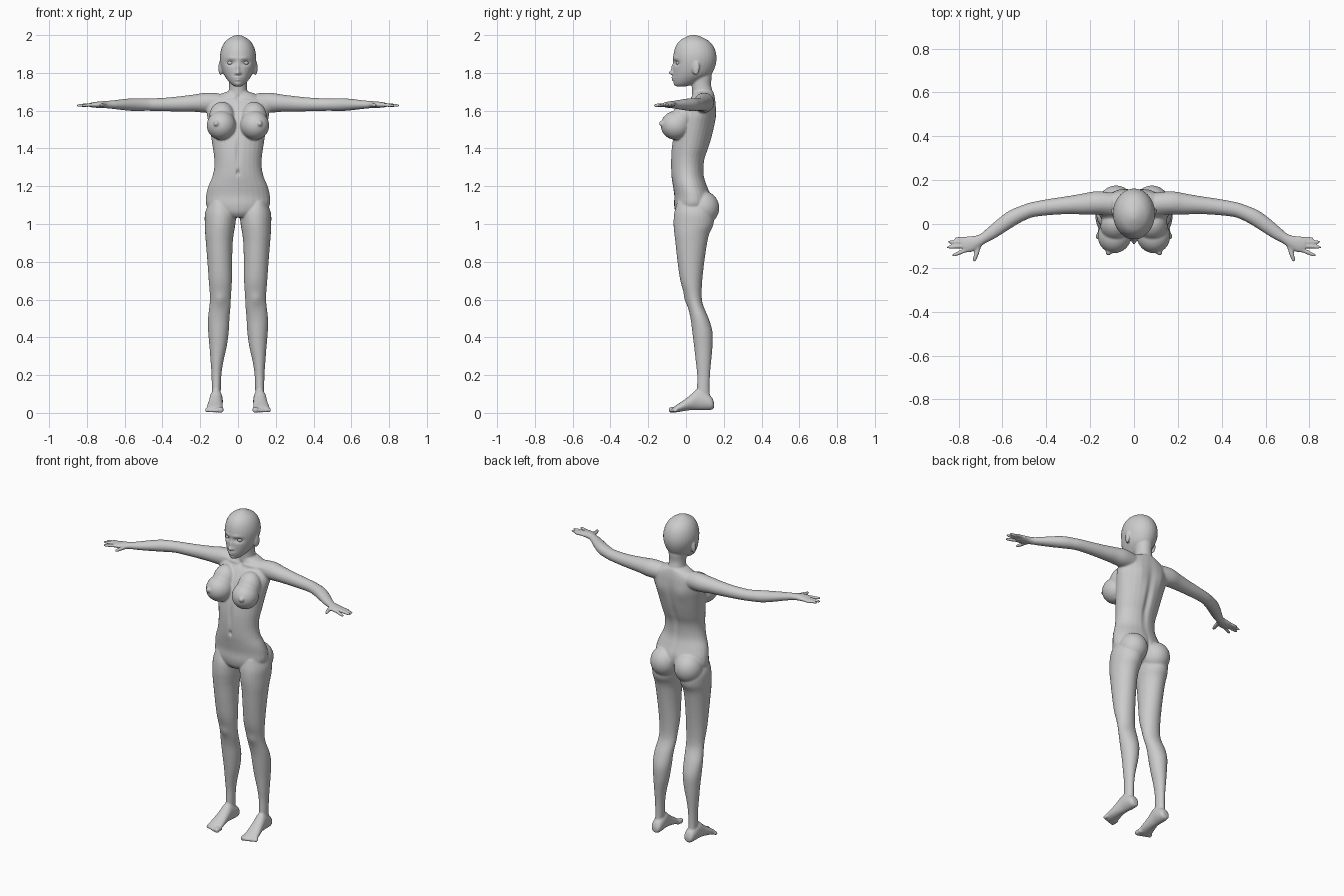
import bpy, bmesh, math
from mathutils import Vector, Matrix

bm = bmesh.new()


def refine(rows, n=4):
    """Catmull-Rom interpolation of section rows."""
    out = []
    for i in range(len(rows) - 1):
        a, b, c, d = rows[max(i - 1, 0)], rows[i], rows[i + 1], rows[min(i + 2, len(rows) - 1)]
        for k in range(n):
            t = k / n
            out.append([0.5 * (2 * q + (r - p) * t + (2 * p - 5 * q + 4 * r - s) * t * t
                               + (3 * q - p - 3 * r + s) * t ** 3) for p, q, r, s in zip(a, b, c, d)])
    return out + [list(rows[-1])]


def loft(rings, n=28):
    """Closed skin over elliptical rings given as (centre, u axis, v axis)."""
    loops = []
    for c, u, v in rings:
        loops.append([bm.verts.new(c + u * math.cos(2 * math.pi * i / n) + v * math.sin(2 * math.pi * i / n))
                      for i in range(n)])
    for a, b in zip(loops, loops[1:]):
        for i in range(n):
            bm.faces.new((a[i], a[(i + 1) % n], b[(i + 1) % n], b[i]))
    bm.faces.new(loops[0][::-1])
    bm.faces.new(loops[-1])


def upright(rows, s=1):
    """Rows: z, x min, x max, y front, y back."""
    loft([(Vector((s * (a + b) / 2, (f + k) / 2, z)), Vector(((b - a) / 2, 0, 0)), Vector((0, (k - f) / 2, 0)))
          for z, a, b, f, k in refine(rows)])


def ball(c, r, rot=0.0, axis='Z'):
    m = Matrix.Translation(c) @ Matrix.Rotation(rot, 4, axis) @ Matrix.Diagonal((*r, 1))
    bmesh.ops.create_uvsphere(bm, u_segments=28, v_segments=18, radius=1, matrix=m)


def digit(a, b, r0, r1):
    """Tapered finger or toe with a round tip."""
    a, b = Vector(a), Vector(b)
    d = (b - a).normalized()
    u = d.cross(Vector((0, 0, 1))).normalized()
    v = u.cross(d)
    rows = [(a.lerp(b, t), u * (r0 + (r1 - r0) * t) * k, v * (r0 + (r1 - r0) * t) * k)
            for t, k in ((0, 1), (.35, .95), (.5, 1.05), (.8, 1), (.94, .8), (1, .4))]
    loft(rows, 12)


# torso
torso = [(1.035, .07, -.035, .07), (1.06, .13, -.055, .11), (1.10, .168, -.063, .135), (1.15, .169, -.062, .132),
         (1.20, .157, -.069, .113), (1.25, .136, -.077, .097), (1.30, .126, -.08, .095), (1.35, .126, -.08, .102),
         (1.40, .133, -.077, .12), (1.46, .142, -.068, .138), (1.52, .153, -.052, .15), (1.58, .165, -.028, .158),
         (1.63, .165, .002, .158), (1.66, .145, .025, .155), (1.685, .10, .033, .15), (1.70, .06, .035, .145)]
upright([(z, -w, w, f, k) for z, w, f, k in torso])

# neck
neck = [(1.62, .07, .02, .15), (1.67, .058, .03, .148), (1.70, .05, .032, .142), (1.74, .047, .03, .133),
        (1.79, .05, .03, .137), (1.84, .05, .03, .13)]
upright([(z, -w, w, f, k) for z, w, f, k in neck])

# head
head = [(1.728, .018, -.05, .0), (1.742, .038, -.061, .045), (1.765, .058, -.068, .095), (1.79, .074, -.069, .132),
        (1.82, .086, -.069, .15), (1.86, .095, -.068, .161), (1.90, .095, -.066, .160), (1.94, .084, -.055, .146),
        (1.97, .064, -.034, .12), (1.99, .036, -.002, .082), (2.0, .012, .025, .055)]
upright([(z, -w, w, f, k) for z, w, f, k in head])

leg = [(1.12, .05, .150, -.045, .11), (1.06, .012, .174, -.062, .145), (1.0, .014, .176, -.066, .146),
       (.95, .022, .174, -.062, .124), (.9, .028, .170, -.056, .112), (.8, .031, .162, -.045, .097),
       (.7, .032, .155, -.03, .086), (.62, .037, .149, -.006, .083), (.57, .039, .151, .008, .091),
       (.5, .045, .159, .024, .12), (.43, .049, .158, .033, .14), (.35, .06, .151, .043, .14),
       (.27, .078, .145, .052, .133), (.2, .088, .14, .059, .127), (.12, .091, .139, .058, .125),
       (.07, .094, .138, .06, .13)]
arm = [(.10, .092, 1.642, .05, .05), (.17, .096, 1.642, .053, .053), (.23, .091, 1.640, .048, .046),
       (.30, .086, 1.636, .041, .041), (.38, .078, 1.633, .037, .036), (.46, .066, 1.632, .034, .033),
       (.50, .053, 1.632, .034, .033), (.55, .03, 1.632, .036, .034), (.60, -.004, 1.632, .034, .030),
       (.65, -.041, 1.632, .029, .024), (.69, -.067, 1.632, .024, .020), (.72, -.082, 1.632, .030, .018),
       (.75, -.092, 1.631, .037, .016), (.78, -.097, 1.630, .034, .012)]
foot = [(.148, .112, .018, .025, .055), (.135, .113, .030, .016, .085), (.10, .114, .034, .014, .11),
        (.06, .116, .034, .015, .125), (.02, .119, .037, .014, .092), (-.02, .122, .042, .008, .062),
        (-.05, .124, .044, .003, .042), (-.066, .124, .038, .004, .030)]
fingers = [((.755, -.068), (.818, -.066), .010), ((.765, -.083), (.85, -.081), .0105),
           ((.765, -.1), (.854, -.106), .011), ((.755, -.115), (.83, -.145), .011), ((.705, -.092), (.73, -.172), .0125)]

for s in (-1, 1):
    upright(leg, s)
    # buttocks
    ball((s * .082, .088, 1.085), (.083, .088, .09))
    # breasts and their tips
    ball((s * .088, -.052, 1.522), (.077, .082, .077), s * .3)
    ball((s * .116, -.131, 1.532), (.014, .012, .014))
    # upper slope of the breast
    ball((s * .085, -.01, 1.565), (.068, .066, .085), -.45, 'X')
    # arm and palm
    pts = refine(arm)
    rings = []
    for i, (x, y, z, ry, rz) in enumerate(pts):
        p, q = pts[max(i - 1, 0)], pts[min(i + 1, len(pts) - 1)]
        d = Vector((q[0] - p[0], q[1] - p[1], 0)).normalized()
        rings.append((Vector((s * x, y, z)), Vector((s * -d.y, d.x, 0)) * ry, Vector((0, 0, rz))))
    loft(rings)
    # fingers
    for (x0, y0), (x1, y1), r in fingers:
        digit((s * x0, y0, 1.631), (s * x1, y1, 1.627), r, r * .72)
    # foot and toes
    loft([(Vector((s * x, y, (lo + hi) / 2)), Vector((w, 0, 0)), Vector((0, 0, (hi - lo) / 2)))
          for y, x, w, lo, hi in refine(foot)])
    for i in range(5):
        r = .015 if i == 0 else .0115 - .0005 * i
        x = .092 + .0175 * i + (.003 if i else 0)
        digit((s * x, -.045, .018), (s * x, -.092 + .006 * i, r), r * 1.1, r)
    # ear
    ball((s * .092, .052, 1.826), (.011, .021, .038), -s * .35)

bmesh.ops.recalc_face_normals(bm, faces=bm.faces)
mesh = bpy.data.meshes.new("body")
bm.to_mesh(mesh)
bm.free()
body = bpy.data.objects.new("body", mesh)
bpy.context.collection.objects.link(body)
bpy.context.view_layer.objects.active = body
body.select_set(True)

# fuse all parts into one smooth skin
rem = body.modifiers.new("fuse", 'REMESH')
rem.mode = 'VOXEL'
rem.voxel_size = .0052
smo = body.modifiers.new("soften", 'SMOOTH')
smo.factor, smo.iterations = .5, 5
for name in ("fuse", "soften"):
    bpy.ops.object.modifier_apply(modifier=name)

# sculpt strokes: centre, radii, push along y
face = [((.04, -.06, 1.853), (.024, .05, .013), .013),     # eye sockets
        ((.03, -.065, 1.878), (.028, .05, .010), -.004),   # brows
        ((0, -.07, 1.800), (.011, .05, .011), -.021),      # nose tip
        ((0, -.07, 1.825), (.009, .05, .022), -.010),      # nose bridge
        ((.012, -.07, 1.797), (.007, .05, .006), -.006),   # nostrils
        ((0, -.07, 1.775), (.018, .05, .005), -.009),      # upper lip
        ((0, -.07, 1.763), (.015, .05, .005), -.009),      # lower lip
        ((0, -.07, 1.738), (.018, .05, .012), -.006),      # chin
        ((.07, .052, 1.826), (.1, .008, .018), .003)]      # ear hollow
trunk = [((0, -.08, 1.38), (.012, .04, .07), .008),        # midline of the belly
         ((0, -.08, 1.272), (.008, .04, .014), .012),      # navel
         ((0, .12, 1.42), (.018, .05, .17), -.012),        # spine furrow
         ((.075, .155, 1.56), (.045, .04, .06), .008),     # shoulder blades
         ((.07, .02, 1.668), (.06, .04, .010), -.007),     # collar bones
         ((0, .02, 1.668), (.013, .04, .013), .008),       # throat notch
         ((.095, 0, .60), (.03, .03, .035), -.007),        # kneecaps
         ((0, .15, 1.08), (.012, .06, .07), -.012)]        # cleft
for v in mesh.vertices:
    push = 0
    for c, r, amt in face + trunk:
        e = ((abs(v.co.x) - c[0]) / r[0]) ** 2 + ((v.co.y - c[1]) / r[1]) ** 2 + ((v.co.z - c[2]) / r[2]) ** 2
        if e < 8:
            push += amt * math.exp(-e)
    v.co.y += push
bpy.ops.object.shade_smooth()

# eyes
for s, side in ((-1, "right"), (1, "left")):
    bpy.ops.mesh.primitive_uv_sphere_add(segments=24, ring_count=16, radius=.016, location=(s * .04, -.037, 1.853))
    eye = bpy.context.object
    eye.name = side + "_eye"
    eye.scale.z = .75
    bpy.ops.object.shade_smooth()
